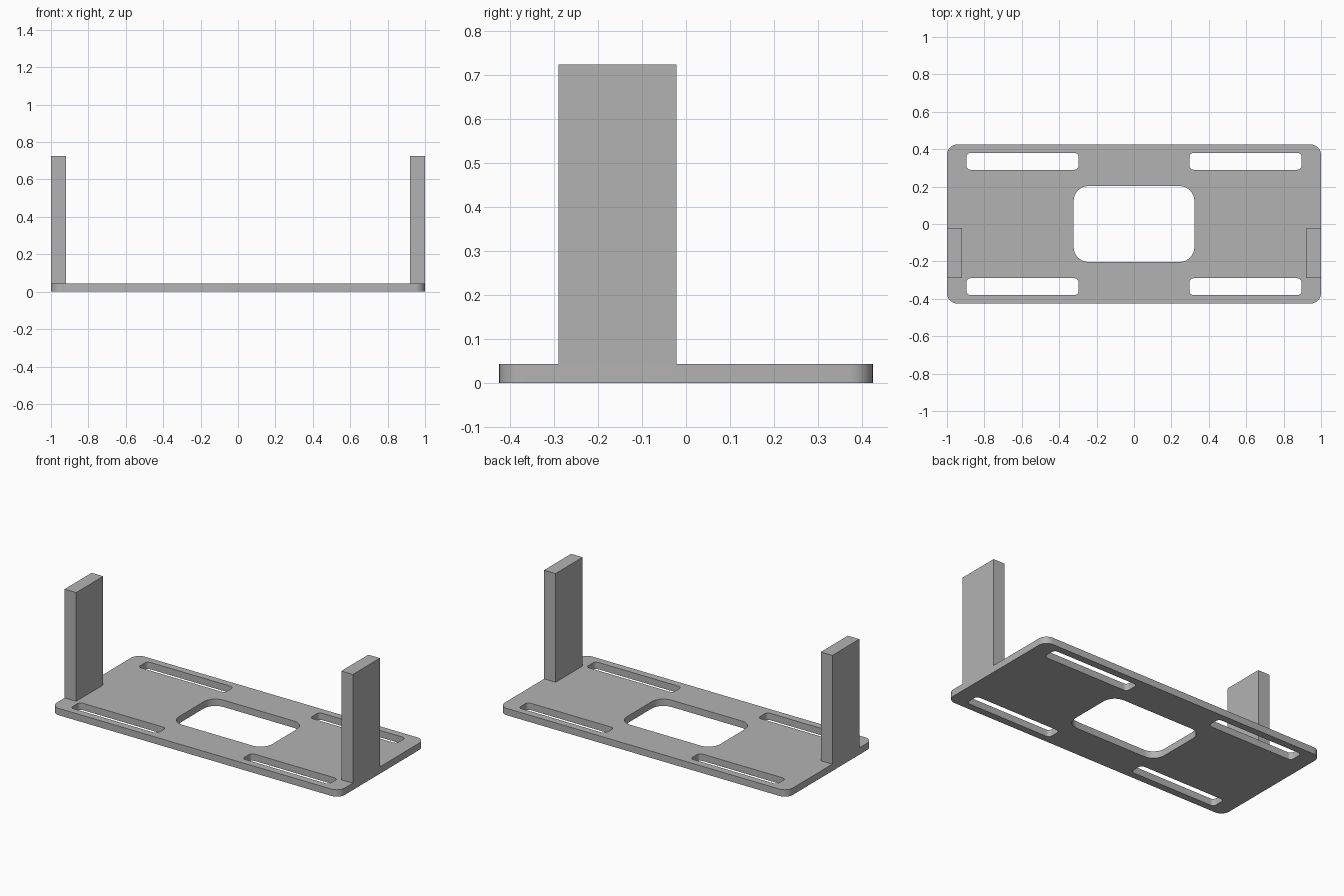
import bpy, bmesh, math

cube = bpy.data.objects.get("Cube")
if cube:
    bpy.data.objects.remove(cube, do_unlink=True)

grey = bpy.data.materials.new("plain_grey")
grey.use_nodes = True
colour = (0.45, 0.45, 0.45, 1)
grey.diffuse_color = colour
grey.node_tree.nodes["Principled BSDF"].inputs["Base Color"].default_value = colour

THICK = 0.043
HEIGHT = 0.725


def rounded_loop(bm, cx, cy, hx, hy, r, steps=8):
    """Closed loop of edges shaped as a rounded rectangle."""
    verts = []
    for quarter, (sx, sy) in enumerate([(1, 1), (-1, 1), (-1, -1), (1, -1)]):
        for i in range(steps + 1):
            a = (quarter + i / steps) * math.pi / 2
            verts.append(bm.verts.new((cx + sx * (hx - r) + r * math.cos(a),
                                       cy + sy * (hy - r) + r * math.sin(a), 0)))
    return [bm.edges.new((v, verts[i - 1])) for i, v in enumerate(verts)]


def add_object(name, bm):
    bmesh.ops.recalc_face_normals(bm, faces=bm.faces[:])
    mesh = bpy.data.meshes.new(name)
    bm.to_mesh(mesh)
    bm.free()
    mesh.materials.append(grey)
    obj = bpy.data.objects.new(name, mesh)
    bpy.context.collection.objects.link(obj)
    return obj


# Base plate: rounded outline, centre window and four slots
bm = bmesh.new()
edges = rounded_loop(bm, 0, 0, 1, 0.425, 0.055)
edges += rounded_loop(bm, 0, 0, 0.323, 0.203, 0.08)
for sx in (-1, 1):
    for sy in (-1, 1):
        edges += rounded_loop(bm, sx * 0.596, sy * 0.335, 0.3, 0.045, 0.022)
bmesh.ops.triangle_fill(bm, edges=edges, use_beauty=True, normal=(0, 0, 1))
top = bmesh.ops.extrude_face_region(bm, geom=bm.faces[:], use_keep_orig=True)
bmesh.ops.translate(bm, vec=(0, 0, THICK),
                    verts=[g for g in top["geom"] if isinstance(g, bmesh.types.BMVert)])
plate = add_object("base_plate", bm)
bpy.ops.object.select_all(action="DESELECT")
plate.select_set(True)
bpy.context.view_layer.objects.active = plate
bpy.ops.object.shade_smooth_by_angle(angle=math.radians(30))

# Upright arms, flush with the plate ends
for side, sx in (("left", 1), ("right", -1)):
    bm = bmesh.new()
    bmesh.ops.create_cube(bm, size=1)
    bmesh.ops.scale(bm, vec=(0.08, 0.268, HEIGHT - THICK), verts=bm.verts)
    bmesh.ops.translate(bm, vec=(sx * 0.96, -0.156, (HEIGHT + THICK) / 2), verts=bm.verts)
    add_object(side + "_upright_arm", bm)
